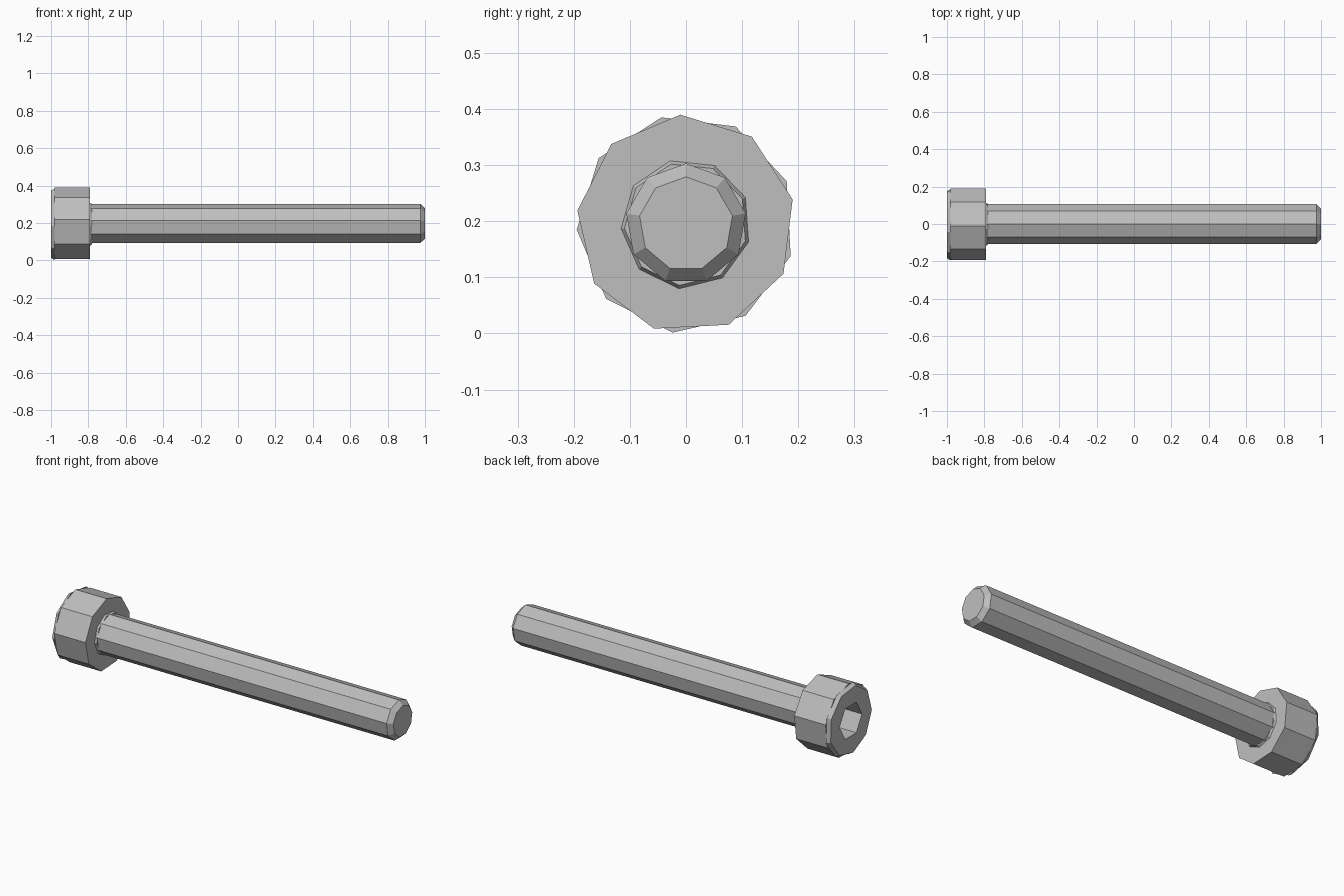
import bpy, bmesh
from math import cos, sin, radians, tau

cube = bpy.data.objects.get("Cube")
if cube:
    bpy.data.objects.remove(cube, do_unlink=True)

AXIS_Z = 0.195  # height of the bolt's long axis

steel = bpy.data.materials.new("grey steel")
steel.use_nodes = True
grey = (0.52, 0.52, 0.52, 1)
steel.diffuse_color = grey
steel.node_tree.nodes["Principled BSDF"].inputs["Base Color"].default_value = grey


def prism(name, profile, sides, phase):
    """Closed faceted solid along x from a profile of (x, radius)."""
    bm = bmesh.new()
    rings = []
    for x, r in profile:
        angles = [radians(phase) + tau * i / sides for i in range(sides)]
        rings.append([bm.verts.new((x, r * cos(a), AXIS_Z + r * sin(a))) for a in angles])
    for a, b in zip(rings, rings[1:]):
        for i in range(sides):
            j = (i + 1) % sides
            bm.faces.new((a[i], a[j], b[j], b[i]))
    bm.faces.new(rings[0])
    bm.faces.new(rings[-1])
    bmesh.ops.recalc_face_normals(bm, faces=bm.faces)
    mesh = bpy.data.meshes.new(name)
    bm.to_mesh(mesh)
    bm.free()
    mesh.materials.append(steel)
    obj = bpy.data.objects.new(name, mesh)
    bpy.context.collection.objects.link(obj)
    return obj


# Head with its bevelled rim, whose facets are turned against the body's
head_body = prism("head_body", [(-0.98, 0.195), (-0.79, 0.195)], 9, 13)
head_rim = prism("head_rim", [(-1, 0.183), (-0.98, 0.195)], 9, 23)

# Fillet under the head, and the shank with a chamfered tip
prism("neck_fillet", [(-0.79, 0.116), (-0.78, 0.11)], 9, 24)
prism("shank", [(-0.8, 0.108), (0.975, 0.108), (1, 0.084)], 9, 10)

# Hexagonal drive socket cut into the head
cutter = prism("socket_cutter", [(-1.05, 0.097), (-0.89, 0.097)], 6, 0)
cutter.hide_render = True
for part in (head_body, head_rim):
    cut = part.modifiers.new("socket", "BOOLEAN")
    cut.operation = "DIFFERENCE"
    cut.solver = "EXACT"
    cut.object = cutter
    bpy.context.view_layer.objects.active = part
    bpy.ops.object.modifier_apply(modifier=cut.name)
bpy.data.objects.remove(cutter, do_unlink=True)
